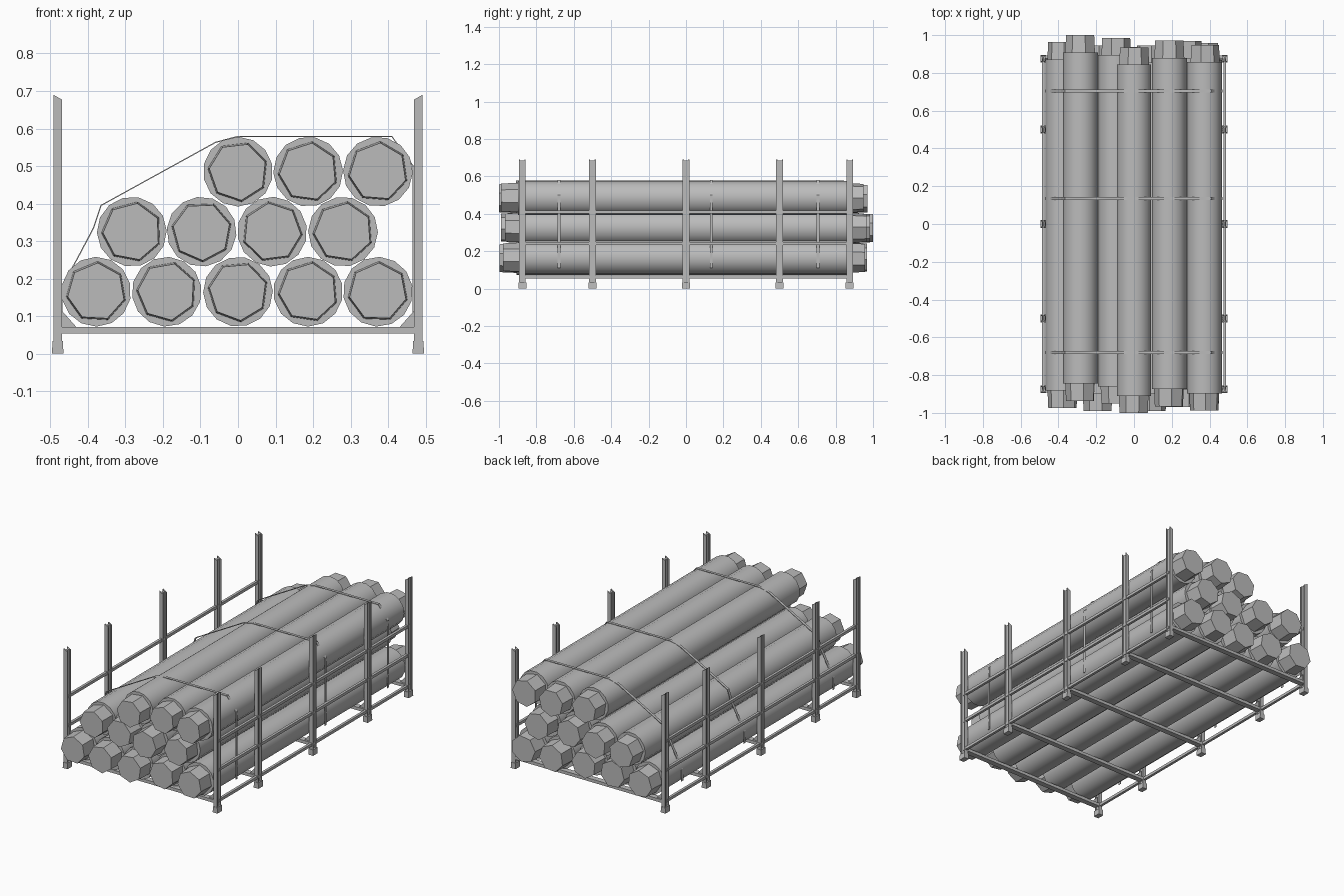
import bpy, bmesh, math, random
from mathutils import Vector

random.seed(4)
cube = bpy.data.objects.get("Cube")
if cube:
    bpy.data.objects.remove(cube)

grey = bpy.data.materials.new("plain grey")
grey.use_nodes = True
colour = (0.5, 0.5, 0.5, 1)
grey.diffuse_color = colour
grey.node_tree.nodes["Principled BSDF"].inputs["Base Color"].default_value = colour


def finish(name, bm, smooth=False):
    bmesh.ops.recalc_face_normals(bm, faces=bm.faces)
    mesh = bpy.data.meshes.new(name)
    bm.to_mesh(mesh)
    bm.free()
    mesh.materials.append(grey)
    obj = bpy.data.objects.new(name, mesh)
    bpy.context.collection.objects.link(obj)
    if smooth:
        bpy.ops.object.select_all(action="DESELECT")
        obj.select_set(True)
        bpy.context.view_layer.objects.active = obj
        bpy.ops.object.shade_smooth_by_angle(angle=math.radians(40))
    return obj


def add_box(bm, x0, x1, y0, y1, z0, z1):
    geom = bmesh.ops.create_cube(bm, size=1)["verts"]
    for v in geom:
        v.co = ((x0 + x1) / 2 + v.co.x * (x1 - x0),
                (y0 + y1) / 2 + v.co.y * (y1 - y0),
                (z0 + z1) / 2 + v.co.z * (z1 - z0))
    return geom


def add_prism(bm, points, y0, y1):
    """Extrude an (x, z) outline along y."""
    face = bm.faces.new([bm.verts.new((x, y0, z)) for x, z in points])
    new = bmesh.ops.extrude_face_region(bm, geom=[face])["geom"]
    for v in new:
        if isinstance(v, bmesh.types.BMVert):
            v.co.y = y1


def add_rings(bm, x, z, rings, sides, turn):
    """Loft (y, radius) rings around a lengthwise axis and cap both ends."""
    loops = []
    for y, r in rings:
        loops.append([bm.verts.new((x + r * math.cos(turn + math.tau * i / sides), y,
                                    z + r * math.sin(turn + math.tau * i / sides)))
                      for i in range(sides)])
    for a, b in zip(loops, loops[1:]):
        for i in range(sides):
            j = (i + 1) % sides
            bm.faces.new((a[i], a[j], b[j], b[i]))
    bm.faces.new(loops[0])
    bm.faces.new(loops[-1])


# Pipes: rows of (x, lengthwise shift)
rows = {
    "lower": (0.165, [(-0.378, -0.005), (-0.19, -0.022), (0, -0.03), (0.187, 0), (0.373, -0.01)]),
    "middle": (0.325, [(-0.283, 0.032), (-0.097, 0.017), (0.091, -0.022), (0.28, 0)]),
    "upper": (0.485, [(0, -0.033), (0.187, 0.003), (0.373, -0.02)]),
}
for row, (z, pipes) in rows.items():
    for n, (x, shift) in enumerate(pipes, 1):
        bm = bmesh.new()
        add_rings(bm, x, z, [(shift - 0.877, 0.093), (shift + 0.877, 0.093)],
                  14, random.random())
        finish(f"{row}_pipe_{n}", bm, True)
        bm = bmesh.new()
        for s in (-1, 1):
            add_rings(bm, x, z, [(shift + s * 0.86, 0.082), (shift + s * 0.968, 0.077)],
                      7, random.random() * 6)
        finish(f"{row}_pipe_end_caps_{n}", bm)

# Rack: posts, feet, rails and cross beams
stations = (-0.875, -0.5, 0, 0.5, 0.875)
for side, s in (("left", 1), ("right", -1)):
    for n, y in enumerate(stations, 1):
        bm = bmesh.new()
        flange = [(s * 0.469, 0.03), (s * 0.492, 0.03), (s * 0.492, 0.69), (s * 0.469, 0.677)]
        web = [(s * 0.477, 0.03), (s * 0.484, 0.03), (s * 0.484, 0.685), (s * 0.477, 0.681)]
        add_prism(bm, flange, y - 0.018, y - 0.012)
        add_prism(bm, flange, y + 0.012, y + 0.018)
        add_prism(bm, web, y - 0.012, y + 0.012)
        finish(f"{side}_post_{n}", bm)
        bm = bmesh.new()
        for v in add_box(bm, s * 0.465, s * 0.496, y - 0.021, y + 0.021, 0, 0.034):
            if v.co.z > 0.03:
                v.co.x -= s * 0.002 if abs(v.co.x) > 0.48 else -s * 0.002
        finish(f"{side}_foot_{n}", bm)
    for name, z in (("bottom", 0.062), ("middle", 0.242), ("top", 0.41)):
        bm = bmesh.new()
        add_box(bm, s * 0.473, s * 0.488, -0.875, 0.875, z - 0.008, z + 0.008)
        finish(f"{side}_{name}_rail", bm)

for n, y in enumerate(stations, 1):
    bm = bmesh.new()
    add_box(bm, -0.47, 0.47, y - 0.016, y + 0.016, 0.053, 0.071)
    for s in (-1, 1):
        add_prism(bm, [(s * 0.47, 0.07), (s * 0.43, 0.07), (s * 0.47, 0.115)],
                  y - 0.005, y + 0.005)
    finish(f"cross_beam_{n}", bm)

# Straps: thin ribbons laid over the stack
path = [(0.467, 0.11), (0.467, 0.5), (0.41, 0.579), (0, 0.579), (-0.06, 0.563),
        (-0.365, 0.395), (-0.385, 0.335), (-0.43, 0.25), (-0.469, 0.18), (-0.469, 0.11)]
for n, y in enumerate((-0.68, 0.135, 0.705), 1):
    bm = bmesh.new()
    verts = [[bm.verts.new((x, y + d, z)) for x, z in path] for d in (-0.008, 0.008)]
    for i in range(len(path) - 1):
        bm.faces.new((verts[0][i], verts[0][i + 1], verts[1][i + 1], verts[1][i]))
    strap = finish(f"strap_{n}", bm)
    solid = strap.modifiers.new("thickness", "SOLIDIFY")
    solid.thickness = 0.003
    solid.offset = 0
